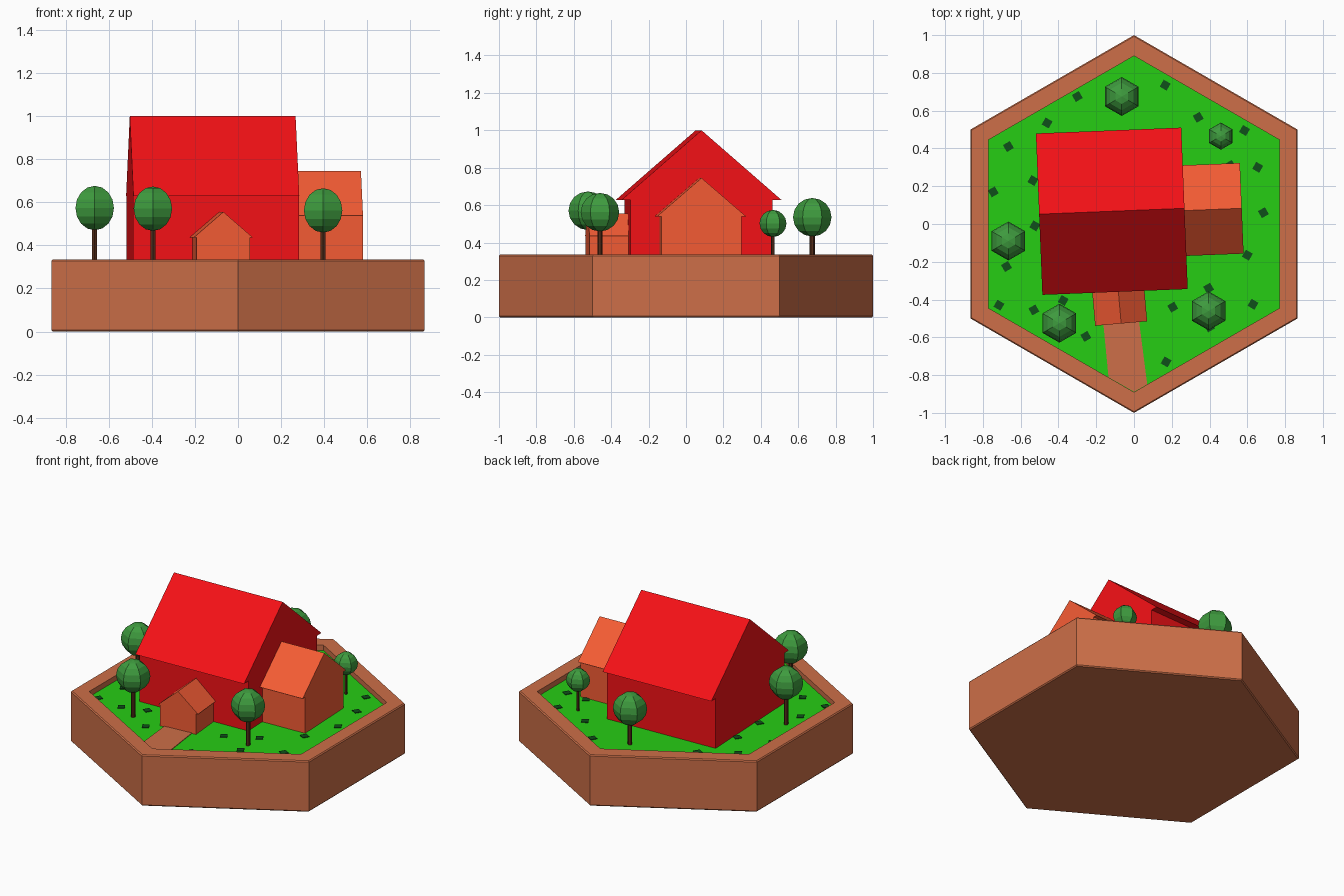
import bpy, bmesh
from math import radians, sin, cos, pi
from mathutils import Matrix

if "Cube" in bpy.data.objects:
    bpy.data.objects.remove(bpy.data.objects["Cube"])

GRASS_Z = 0.30


def mat(name, r, g, b):
    # display colour (0-255) to linear
    lin = lambda c: (c / 255 / 12.92) if c < 11 else ((c / 255 + 0.055) / 1.055) ** 2.4
    m = bpy.data.materials.new(name)
    m.diffuse_color = (lin(r), lin(g), lin(b), 1)
    m.use_nodes = True
    m.node_tree.nodes["Principled BSDF"].inputs["Base Color"].default_value = m.diffuse_color
    return m


CLAY = mat("clay", 205, 111, 72)
RED = mat("red", 245, 17, 22)
ORANGE = mat("orange", 245, 92, 52)
GREEN = mat("grass_green", 38, 205, 20)
LEAF = mat("leaf_green", 62, 155, 62)
DARK = mat("dark_green", 15, 80, 25)
BARK = mat("bark", 85, 45, 25)


def finish(name, bm, material):
    bmesh.ops.recalc_face_normals(bm, faces=bm.faces)
    me = bpy.data.meshes.new(name)
    bm.to_mesh(me)
    bm.free()
    me.materials.append(material)
    ob = bpy.data.objects.new(name, me)
    bpy.context.collection.objects.link(ob)
    return ob


def prism(bm, pts, vec):
    """Extrude a closed outline of 3D points along vec."""
    face = bm.faces.new([bm.verts.new(p) for p in pts])
    ext = bmesh.ops.extrude_face_region(bm, geom=[face], use_keep_orig=True)
    bmesh.ops.translate(bm, vec=vec, verts=[e for e in ext["geom"] if isinstance(e, bmesh.types.BMVert)])


def hexagon(r, z):
    return [(r * sin(i * pi / 3), r * cos(i * pi / 3), z) for i in range(6)]


def gable(name, wall, eave, z_eave, z_ridge, x0, x1, place, material):
    """Gabled block with overhanging eaves; ridge runs along local x."""
    right = [(wall, GRASS_Z), (wall, z_eave), (eave, z_eave)]
    outline = right + [(0, z_ridge)] + [(-y, z) for y, z in reversed(right)]
    bm = bmesh.new()
    prism(bm, [(x0, y, z) for y, z in outline], (x1 - x0, 0, 0))
    bm.transform(place)
    finish(name, bm, material)


# hexagonal tray with a raised rim
bm = bmesh.new()
profile = [(0.993, 0), (1, 0.007), (1, 0.328), (0.993, 0.335), (0.89, 0.335), (0.89, GRASS_Z - 0.02)]
rings = [[bm.verts.new(p) for p in hexagon(r, z)] for r, z in profile]
for a, b in zip(rings, rings[1:]):
    for i in range(6):
        j = (i + 1) % 6
        bm.faces.new((a[i], a[j], b[j], b[i]))
bm.faces.new(rings[0])
bm.faces.new(rings[-1])
finish("tray", bm, CLAY)

# lawn
bm = bmesh.new()
prism(bm, hexagon(0.89, GRASS_Z - 0.02), (0, 0, 0.02))
finish("lawn", bm, GREEN)

# path from porch to rim
bm = bmesh.new()
path = [(-0.165, -0.50), (0.025, -0.50), (0.07, -0.849), (0, -0.888), (-0.135, -0.811)]
prism(bm, [(x, y, GRASS_Z - 0.005) for x, y in path], (0, 0, 0.009))
finish("path", bm, CLAY)

# house, side wing and porch
house = Matrix.Translation((-0.1175, 0.0675, 0)) @ Matrix.Rotation(radians(2.3), 4, "Z")
gable("house", 0.38, 0.4275, 0.628, 1.0, -0.385, 0.385, house, RED)
gable("side_wing", 0.213, 0.24, 0.538, 0.745, 0.34, 0.688,
      house @ Matrix.Translation((0, -0.012, 0)), ORANGE)
porch = Matrix.Translation((-0.068, -0.527, 0)) @ Matrix.Rotation(radians(-85), 4, "Z")
gable("porch", 0.124, 0.138, 0.436, 0.555, -0.24, 0, porch, ORANGE)

# trees: x, y, crown height, crown radius
trees = [(-0.665, -0.09, 0.573, 0.103), (-0.395, -0.525, 0.57, 0.103), (0.395, -0.46, 0.562, 0.103),
         (-0.065, 0.675, 0.535, 0.103), (0.46, 0.465, 0.502, 0.072)]
for n, (x, y, z, r) in enumerate(trees, 1):
    bm = bmesh.new()
    bmesh.ops.create_uvsphere(bm, u_segments=6, v_segments=8, radius=r, matrix=Matrix.Translation((x, y, z)))
    finish(f"tree_crown_{n}", bm, LEAF)
    bm = bmesh.new()
    bottom, top = GRASS_Z - 0.01, z - r * 0.8
    bmesh.ops.create_cone(bm, cap_ends=True, segments=6, radius1=r * 0.13, radius2=r * 0.13, depth=top - bottom,
                          matrix=Matrix.Translation((x, y, (top + bottom) / 2)))
    finish(f"tree_trunk_{n}", bm, BARK)

# small dark tufts lying on the lawn
tufts = [(-0.30, 0.675), (-0.46, 0.535), (-0.665, 0.41), (-0.535, 0.23), (-0.745, 0.17), (-0.525, -0.01),
         (-0.675, -0.225), (-0.715, -0.43), (-0.53, -0.455), (-0.375, -0.405), (-0.255, -0.595),
         (0.165, 0.735), (0.34, 0.565), (0.585, 0.495), (0.51, 0.31), (0.655, 0.30), (0.685, 0.06),
         (0.60, -0.165), (0.395, -0.34), (0.63, -0.425), (0.205, -0.44), (0.17, -0.73), (0.40, -0.545)]
bm = bmesh.new()
for n, (x, y) in enumerate(tufts):
    turn = radians(15 if n % 2 else -15)
    square = [(x + 0.03 * cos(turn + k * pi / 2), y + 0.03 * sin(turn + k * pi / 2), GRASS_Z - 0.004)
              for k in range(4)]
    prism(bm, square, (0, 0, 0.008))
finish("lawn_tufts", bm, DARK)
